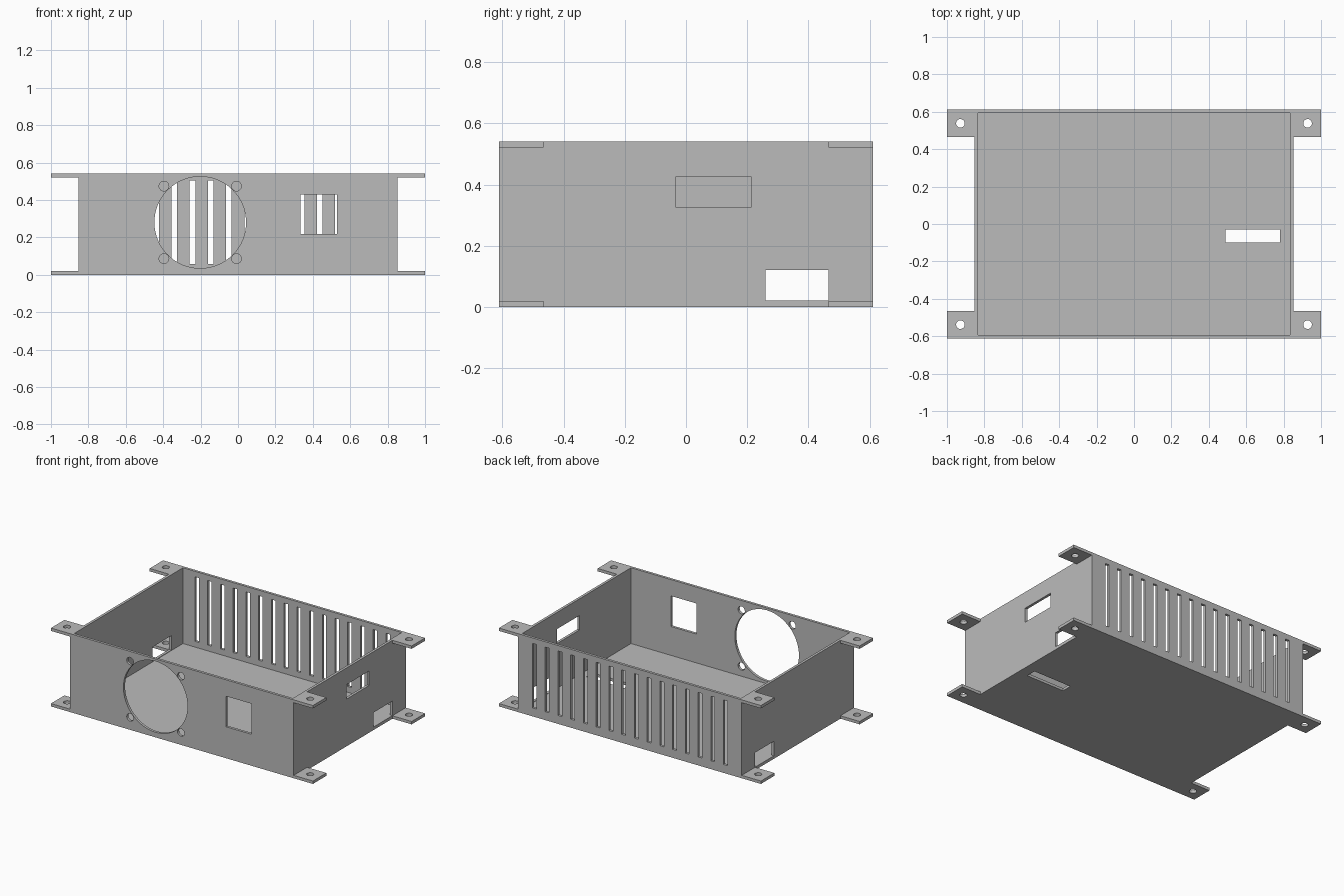
import bpy
import bmesh
from math import pi
from mathutils import Matrix, Vector

if "Cube" in bpy.data.objects:
    bpy.data.objects.remove(bpy.data.objects["Cube"], do_unlink=True)

WIDTH, DEPTH, HEIGHT = 0.853, 0.611, 0.541   # half width, half depth, height
WALL = 0.018
TAB_IN = 0.465

grey = bpy.data.materials.new("grey_metal")
grey.use_nodes = True
colour = (0.5, 0.5, 0.5, 1)
grey.diffuse_color = colour
grey.node_tree.nodes["Principled BSDF"].inputs["Base Color"].default_value = colour


def add_box(bm, x, y, z):
    """Box from (low, high) ranges on each axis."""
    ranges = (x, y, z)
    centre = Vector([(a + b) / 2 for a, b in ranges])
    size = [b - a for a, b in ranges]
    bmesh.ops.create_cube(bm, size=1, matrix=Matrix.Translation(centre) @ Matrix.Diagonal((*size, 1)))


def add_cylinder(bm, centre, radius, length, segments, turn=0):
    matrix = Matrix.Translation(centre) @ Matrix.Rotation(turn, 4, "X")
    bmesh.ops.create_cone(bm, cap_ends=True, segments=segments, radius1=radius,
                          radius2=radius, depth=length, matrix=matrix)


def make_object(name, bm):
    mesh = bpy.data.meshes.new(name)
    bm.to_mesh(mesh)
    bm.free()
    mesh.materials.append(grey)
    obj = bpy.data.objects.new(name, mesh)
    bpy.context.collection.objects.link(obj)
    return obj


def cut(obj, cutter_bm):
    """Subtract the cutter, bake the result and remove the cutter."""
    cutter = make_object("cutter", cutter_bm)
    cutter.hide_render = True
    mod = obj.modifiers.new("cut", "BOOLEAN")
    mod.operation = "DIFFERENCE"
    mod.solver = "EXACT"
    mod.object = cutter
    graph = bpy.context.evaluated_depsgraph_get()
    mesh = bpy.data.meshes.new_from_object(obj.evaluated_get(graph))
    obj.modifiers.clear()
    obj.data = mesh
    bpy.data.objects.remove(cutter, do_unlink=True)


# Open-topped case
bm = bmesh.new()
add_box(bm, (-WIDTH, WIDTH), (-DEPTH, DEPTH), (0, HEIGHT))
case = make_object("case", bm)
bm = bmesh.new()
add_box(bm, (-WIDTH + WALL, WIDTH - WALL), (-DEPTH + WALL, DEPTH - WALL), (WALL, 1))
cut(case, bm)

# Front openings: fan, its four screw holes and a square socket
bm = bmesh.new()
fan_x, fan_z = -0.202, 0.28
add_cylinder(bm, (fan_x, -DEPTH, fan_z), 0.245, 0.1, 64, pi / 2)
for sx in (-1, 1):
    for sz in (-1, 1):
        add_cylinder(bm, (fan_x + sx * 0.194, -DEPTH, fan_z + sz * 0.194),
                     0.026, 0.1, 24, pi / 2)
add_box(bm, (0.335, 0.53), (-0.66, -0.55), (0.217, 0.428))

# Back ventilation slots
for i in range(16):
    x = (i - 7.5) * 0.0972
    add_box(bm, (x - 0.015, x + 0.015), (0.55, 0.66), (0.058, 0.503))

# Side openings and the slot in the floor
for sx in (-1, 1):
    add_box(bm, sorted((sx * 0.8, sx * 0.9)), (0.26, 0.465), (0.021, 0.121))
add_box(bm, (0.8, 0.9), (-0.033, 0.212), (0.326, 0.426))
add_box(bm, (0.49, 0.78), (-0.1, -0.03), (-0.05, 0.05))
cut(case, bm)

# Mounting tabs at the top and bottom of each corner
for level, z in (("bottom", 0), ("top", HEIGHT - 0.02)):
    for side, sx in (("right", -1), ("left", 1)):
        for end, sy in (("front", -1), ("back", 1)):
            bm = bmesh.new()
            add_box(bm, sorted((sx * WIDTH, sx)), sorted((sy * TAB_IN, sy * DEPTH)), (z, z + 0.02))
            tab = make_object(f"{level}_{end}_{side}_tab", bm)
            bm = bmesh.new()
            add_cylinder(bm, (sx * 0.928, sy * 0.538, z), 0.023, 0.1, 24)
            cut(tab, bm)
